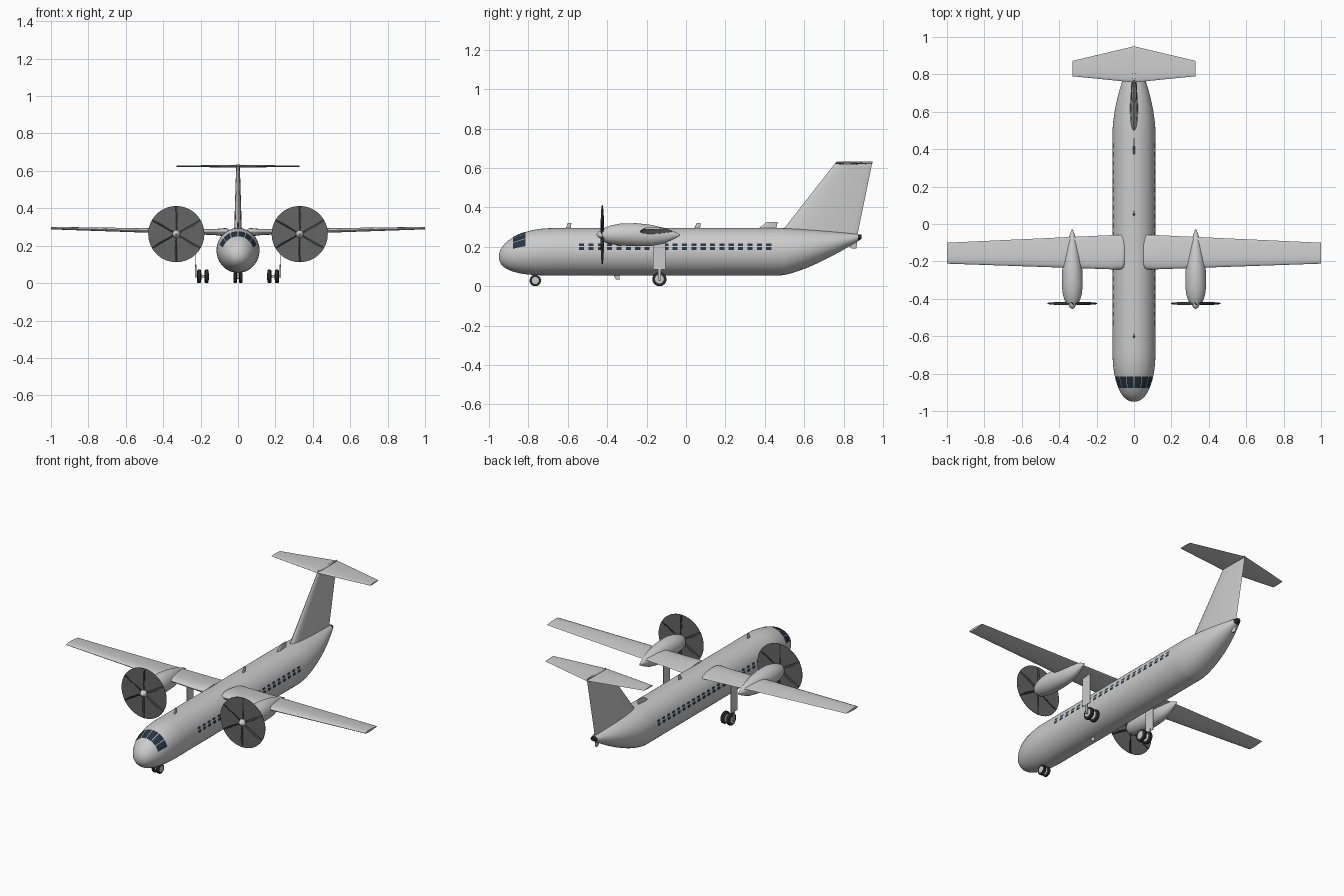
import bpy, bmesh
from math import sin, cos, pi, radians, asin
from mathutils import Vector as V

cube = bpy.data.objects.get("Cube")
if cube:
    bpy.data.objects.remove(cube)

X, Y, Z = V((1, 0, 0)), V((0, 1, 0)), V((0, 0, 1))


def material(name, rgb):
    m = bpy.data.materials.new(name)
    m.use_nodes = True
    m.diffuse_color = (*rgb, 1)
    m.node_tree.nodes["Principled BSDF"].inputs["Base Color"].default_value = (*rgb, 1)
    return m


PAINT = material("light grey paint", (0.6, 0.6, 0.6))
GLASS = material("dark blue glass", (0.02, 0.035, 0.055))
DISC = material("propeller disc grey", (0.13, 0.13, 0.13))
BLADE = material("blade charcoal", (0.045, 0.045, 0.045))
RUBBER = material("tyre black", (0.025, 0.025, 0.025))


def finish(name, bm, *mats):
    """Turn a bmesh into a smooth-shaded object with sharp edges kept."""
    mesh = bpy.data.meshes.new(name)
    bm.to_mesh(mesh)
    bm.free()
    ob = bpy.data.objects.new(name, mesh)
    bpy.context.collection.objects.link(ob)
    for m in mats:
        mesh.materials.append(m)
    for other in bpy.context.selected_objects:
        other.select_set(False)
    ob.select_set(True)
    bpy.context.view_layer.objects.active = ob
    bpy.ops.object.shade_smooth_by_angle(angle=radians(40))
    return ob


def loft(name, rings, *mats):
    """Skin a list of closed rings and cap both ends."""
    bm = bmesh.new()
    rows = [[bm.verts.new(p) for p in ring] for ring in rings]
    n = len(rows[0])
    for a, b in zip(rows, rows[1:]):
        for i in range(n):
            j = (i + 1) % n
            bm.faces.new((a[i], a[j], b[j], b[i]))
    bm.faces.new(rows[0])
    bm.faces.new(rows[-1])
    bmesh.ops.recalc_face_normals(bm, faces=bm.faces)
    return finish(name, bm, *mats)


def ring(c, u, v, ru, rv, n=24):
    return [V(c) + u * ru * cos(2 * pi * k / n) + v * rv * sin(2 * pi * k / n) for k in range(n)]


def airfoil(x, z, front, back, thick, axis, n=24):
    pts = []
    for k in range(n):
        a = 2 * pi * k / n
        f = (1 - cos(a)) / 2
        pts.append(V((x, front + (back - front) * f, z)) + axis * thick * sin(a) * (0.85 - 0.6 * f))
    return pts


def box(name, lo, hi, mat):
    corners = ((0, 0), (1, 0), (1, 1), (0, 1))
    return loft(name, [[V(((lo[0], hi[0])[i], (lo[1], hi[1])[j], z)) for i, j in corners]
                       for z in (lo[2], hi[2])], mat)


def lathe_x(name, c, profile, mat):
    return loft(name, [ring(V(c) + X * dx, Y, Z, r, r, 32) for dx, r in profile], mat)


# Fuselage: rounded nose, straight cabin, upswept tail
NOSE, CABIN, TAIL, END = -0.95, -0.67, 0.48, 0.89


def section(y):
    """Centre height, half width and half height of the fuselage."""
    if y < CABIN:
        t = (y - NOSE) / (CABIN - NOSE)
        f = max(1 - (1 - t) ** 2.3, 0.0004) ** 0.46
        return 0.15 + 0.025 * t * (2 - t), 0.115 * f, 0.12 * f
    t = max(0, (y - TAIL) / (END - TAIL))
    top, low = 0.295 - 0.033 * t ** 1.5, 0.055 + 0.185 * t ** 1.4
    return (top + low) / 2, 0.115 * (1 - 0.88 * t ** 1.8), (top - low) / 2


def skin(y, a, off=0.0):
    zc, w, h = section(y)
    return V(((w + off) * cos(a), y, zc + (h + off) * sin(a)))


N = 24
stations = [NOSE + (CABIN - NOSE) * (1 - cos(pi / 2 * k / N)) for k in range(N + 1)]
stations += [TAIL + (END - TAIL) * k / N for k in range(N + 1)]
body = loft("fuselage", [[skin(y, 2 * pi * k / 64) for k in range(64)] for y in stations], PAINT, RUBBER)
for p in body.data.polygons:
    if p.center.y > 0.875:
        p.material_index = 1


def panes(name, patches, steps):
    """Thin glass patches that follow the fuselage skin."""
    bm = bmesh.new()
    for y0, y1, a0, a1 in patches:
        g = [[bm.verts.new(skin(y0 + (y1 - y0) * i / steps, a0 + (a1 - a0) * j / steps, 0.0016))
              for j in range(steps + 1)] for i in range(steps + 1)]
        for i in range(steps):
            for j in range(steps):
                bm.faces.new((g[i][j], g[i + 1][j], g[i + 1][j + 1], g[i][j + 1]))
    return finish(name, bm, GLASS)


# Cockpit and cabin glazing
panes("cockpit_windows", [(-0.878, -0.815, radians(19 + 24 * k), radians(41 + 24 * k))
                          for k in range(6)], 6)
cabin = []
for k in range(21):
    y = -0.53 + 0.0475 * k
    for low, high in ((0.184, 0.2), (0.205, 0.217)):
        a, b = (asin((z - 0.175) / 0.12) for z in (low, high))
        cabin += [(y - 0.013, y + 0.013, a, b), (y - 0.013, y + 0.013, pi - b, pi - a)]
panes("cabin_windows", cabin, 2)


# Vertical fin and small blade aerials
def upright(name, low, high):
    """Each end is (z, front, back, thickness)."""
    loft(name, [airfoil(0, z, f, b, t, X) for z, f, b, t in (low, high)], PAINT)


upright("fin", (0.24, 0.456, 0.866, 0.036), (0.634, 0.765, 0.947, 0.016))
upright("dorsal_fairing", (0.28, 0.35, 0.455, 0.012), (0.325, 0.41, 0.465, 0.008))
upright("front_aerial", (0.28, -0.615, -0.585, 0.008), (0.322, -0.6, -0.582, 0.005))
upright("middle_aerial", (0.28, 0.035, 0.07, 0.008), (0.322, 0.055, 0.075, 0.005))
upright("belly_aerial", (0.07, -0.375, -0.34, 0.008), (0.034, -0.355, -0.336, 0.005))
upright("tail_strake", (0.23, 0.81, 0.87, 0.01), (0.192, 0.84, 0.865, 0.006))

# Tailplane on top of the fin
loft("tailplane", [airfoil(x, 0.625, f, b, t, Z) for x, f, b, t in
                   ((-0.33, 0.79, 0.872, 0.006), (0, 0.757, 0.95, 0.012), (0.33, 0.79, 0.872, 0.006))], PAINT)

# Nacelle stations: y, half width, bottom, top
NACELLE = ((-0.425, 0.03, 0.232, 0.29), (-0.41, 0.04, 0.222, 0.298), (-0.38, 0.05, 0.213, 0.309),
           (-0.33, 0.056, 0.207, 0.319), (-0.25, 0.054, 0.203, 0.32), (-0.18, 0.046, 0.204, 0.312),
           (-0.11, 0.03, 0.217, 0.296), (-0.06, 0.015, 0.24, 0.278), (-0.03, 0.003, 0.257, 0.264))
# Wing stations: x, front, back, height, thickness
WING = ((0.05, -0.222, -0.075, 0.272, 0.026), (0.057, -0.237, -0.063, 0.272, 0.034),
        (0.07, -0.242, -0.058, 0.272, 0.036), (0.13, -0.242, -0.06, 0.273, 0.026),
        (1.0, -0.212, -0.1, 0.294, 0.011))


def wheel(name, c, r, w):
    lathe_x(name + "_tyre", c, ((-w, 0.6 * r), (-w, 0.85 * r), (-0.6 * w, r),
                               (0.6 * w, r), (w, 0.85 * r), (w, 0.6 * r)), RUBBER)
    lathe_x(name + "_hub", c, ((-1.06 * w, 0.5 * r), (-w, 0.62 * r), (w, 0.62 * r), (1.06 * w, 0.5 * r)), PAINT)


for s, side in ((1, "left"), (-1, "right")):
    # Wing and engine nacelle
    loft(side + "_wing", [airfoil(s * x, z, f, b, t, Z) for x, f, b, z, t in WING], PAINT)
    ex = 0.33 * s
    loft(side + "_nacelle", [ring((ex, y, (b + t) / 2), X, Z, w, (t - b) / 2, 32)
                             for y, w, b, t in NACELLE], PAINT)

    # Propeller: spinner, swept disc and six twisted blades
    hub = V((ex, -0.425, 0.262))
    loft(side + "_spinner", [ring(hub - Y * d, X, Z, r, r) for d, r in
                             ((-0.005, 0.022), (0.008, 0.02), (0.02, 0.014), (0.03, 0.003))], PAINT)
    loft(side + "_propeller_disc", [ring(hub + Y * d, X, Z, 0.15, 0.15, 64) for d in (-0.001, 0.001)], DISC)
    for k in range(6):
        a = radians(90 + 60 * k)
        out, across = V((cos(a), 0, sin(a))), V((-sin(a), 0, cos(a)))
        rows = []
        for r, half, twist in ((0.012, 0.006, 65), (0.05, 0.011, 50), (0.1, 0.012, 38), (0.149, 0.006, 28)):
            w = radians(twist)
            rows.append(ring(hub + out * r, across * cos(w) + Y * sin(w),
                             Y * cos(w) - across * sin(w), half, 0.0025, 12))
        loft(f"{side}_blade_{k + 1}", rows, BLADE)

    # Main gear: leg panel, axle and twin wheels
    px = 0.226 * s
    box(side + "_gear_leg", (px - 0.002, -0.167, 0.085), (px + 0.002, -0.105, 0.275), PAINT)
    box(side + "_gear_strut", (px - 0.003, -0.142, 0.03), (px + 0.003, -0.128, 0.1), PAINT)
    lathe_x(side + "_main_axle", (0.195 * s, -0.135, 0.036), ((-0.03, 0.007), (0.03, 0.007)), PAINT)
    for x, place in ((0.168, "inner"), (0.208, "outer")):
        wheel(f"{side}_{place}_main_wheel", (x * s, -0.135, 0.036), 0.036, 0.011)

    # Nose wheel of this side
    wheel(side + "_nose_wheel", (0.015 * s, -0.765, 0.029), 0.029, 0.009)

# Nose gear leg and axle
box("nose_gear_leg", (-0.005, -0.772, 0.025), (0.005, -0.758, 0.08), PAINT)
lathe_x("nose_axle", (0, -0.765, 0.029), ((-0.015, 0.006), (0.015, 0.006)), PAINT)
